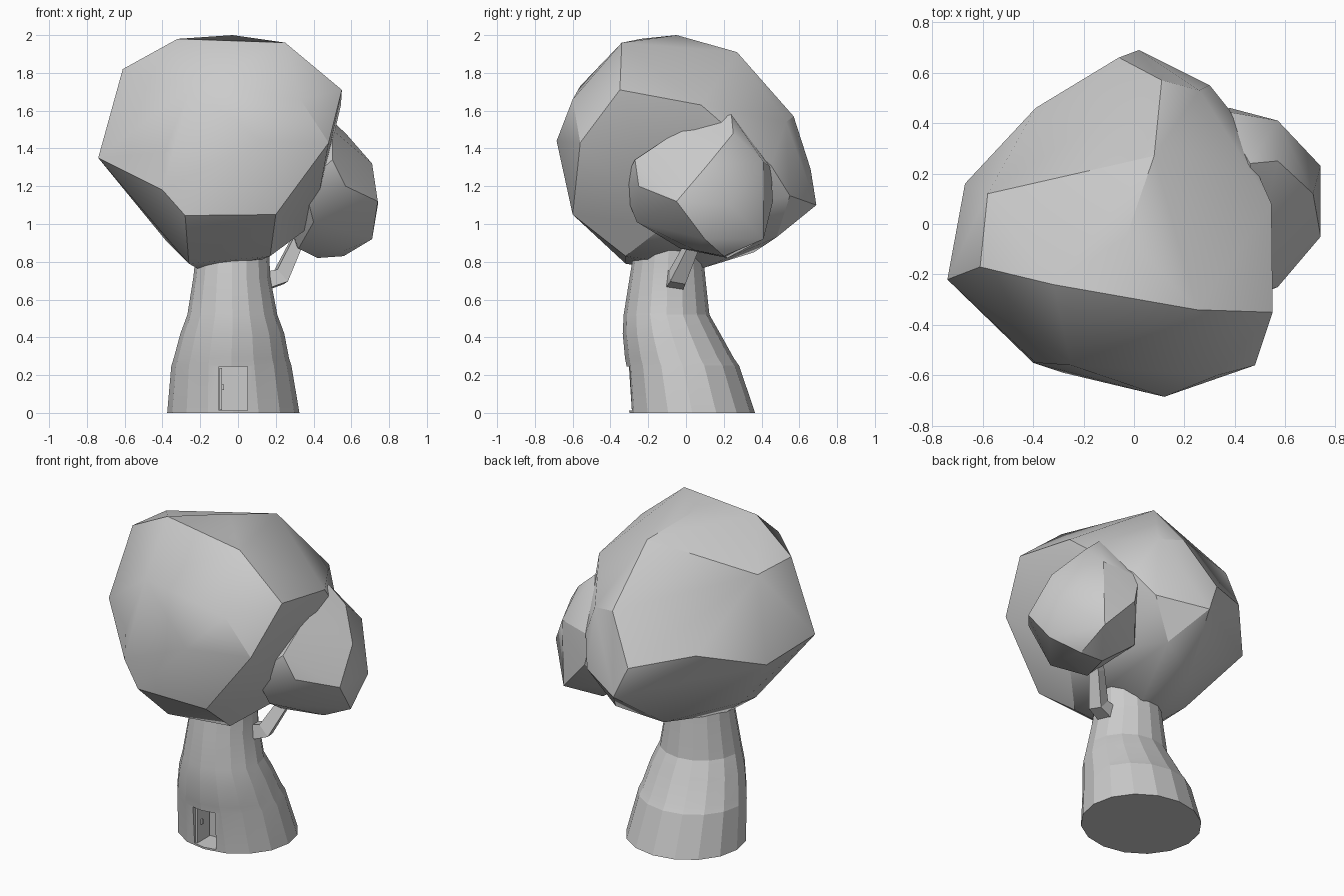
import bpy, bmesh, math
from mathutils import Vector

if "Cube" in bpy.data.objects:
    bpy.data.objects.remove(bpy.data.objects["Cube"])


def finish(name, bm, angle=None):
    bmesh.ops.recalc_face_normals(bm, faces=bm.faces)
    me = bpy.data.meshes.new(name)
    bm.to_mesh(me)
    bm.free()
    ob = bpy.data.objects.new(name, me)
    bpy.context.collection.objects.link(ob)
    if angle:
        bpy.ops.object.select_all(action='DESELECT')
        ob.select_set(True)
        bpy.context.view_layer.objects.active = ob
        bpy.ops.object.shade_smooth_by_angle(angle=math.radians(angle))
    return ob


def loft(name, rings, angle=None):
    bm = bmesh.new()
    loops = [[bm.verts.new(p) for p in r] for r in rings]
    n = len(loops[0])
    for a, b in zip(loops, loops[1:]):
        for i in range(n):
            j = (i + 1) % n
            bm.faces.new((a[i], a[j], b[j], b[i]))
    bm.faces.new(loops[0])
    bm.faces.new(loops[-1])
    return finish(name, bm, angle)


def boulder(name, points):
    bm = bmesh.new()
    for p in points:
        bm.verts.new(p)
    res = bmesh.ops.convex_hull(bm, input=bm.verts)
    inner = [v for v in res['geom_interior'] if isinstance(v, bmesh.types.BMVert)]
    bmesh.ops.delete(bm, geom=inner, context='VERTS')
    bmesh.ops.dissolve_limit(bm, angle_limit=math.radians(6), verts=bm.verts, edges=bm.edges)
    return finish(name, bm, 30)


def box(name, lo, hi):
    bm = bmesh.new()
    bmesh.ops.create_cube(bm, size=1)
    for v in bm.verts:
        v.co = Vector([(l + h) / 2 + c * (h - l) for c, l, h in zip(v.co, lo, hi)])
    return finish(name, bm)


# Trunk: leaning stack of 16-sided rings (z, cx, cy, rx, ry)
profile = [(0, -.025, .033, .35, .333), (.25, -.035, -.017, .318, .298),
           (.29, -.035, -.035, .305, .288), (.42, -.03, -.077, .275, .258),
           (.52, -.03, -.103, .238, .227), (.72, -.033, -.098, .203, .2),
           (.81, -.03, -.095, .197, .188), (1.0, -.02, -.08, .18, .17)]
angles = [2 * math.pi * i / 16 for i in range(16)]
trunk = loft("trunk", [[(cx + rx * math.cos(a), cy + ry * math.sin(a), z) for a in angles]
                       for z, cx, cy, rx, ry in profile], 12)

# Doorway recess
cutter = box("doorway_cutter", (-.1, -.5, .012), (.05, -.15, .245))
cutter.hide_render = True
cutter.hide_viewport = True
cut = trunk.modifiers.new("doorway", 'BOOLEAN')
cut.operation = 'DIFFERENCE'
cut.solver = 'EXACT'
cut.object = cutter

# Door standing open against the left side of the recess, with handle
box("door", (-.098, -.28, .014), (-.085, -.16, .238))
box("door_handle", (-.088, -.25, .12), (-.075, -.235, .15))

# Branch: square limb bending up into the small crown
path = [Vector(p) for p in ((.08, -.07, .68), (.225, -.045, .72), (.3, .03, .88), (.4, .08, 1.05))]
rings = []
for i, p in enumerate(path):
    d = (path[min(i + 1, 3)] - path[max(i - 1, 0)]).normalized()
    side = d.cross(Vector((.3, -1, .2))).normalized()
    up = d.cross(side)
    r = (.05, .042, .032, .03)[i]
    rings.append([p + side * a * r + up * b * r for a, b in ((1, 1), (-1, 1), (-1, -1), (1, -1))])
loft("branch", rings)

# Large faceted crown
boulder("large_crown", [
    (-.74, -.22, 1.35), (-.61, -.17, 1.82), (-.32, -.24, 1.98), (-.03, -.05, 2.0),
    (.25, -.34, 1.96), (.55, -.35, 1.71), (.48, -.56, 1.43), (.33, -.6, 1.66),
    (.12, -.685, 1.44), (.2, -.6, 1.05), (-.28, -.59, 1.045), (-.39, -.55, 1.38),
    (-.25, -.56, 1.73), (-.4, -.55, 1.18), (-.26, -.32, .79), (-.19, -.1, .75),
    (-.38, 0, .91), (.17, -.32, .83), (.02, .1, .77), (.545, .08, 1.63), (.4, -.1, 1.0),
    (.08, .27, 1.91), (.11, .57, 1.57), (.26, .53, 1.54), (.02, .69, 1.1),
    (-.06, .66, 1.29), (.3, .55, 1.15), (.38, .45, 1.31), (-.39, .46, 1.38),
    (-.67, .16, 1.285), (-.58, .12, 1.81), (.15, .48, .93), (-.1, .36, .85)])

# Small faceted crown
boulder("small_crown", [
    (.57, .25, 1.48), (.46, .24, 1.58), (.71, .12, 1.32), (.74, .23, 1.1),
    (.74, -.05, 1.12), (.71, .1, .92), (.57, -.25, 1.2), (.57, .41, 1.33),
    (.56, .41, .92), (.38, .46, 1.12), (.42, .22, .82), (.56, .2, .83),
    (.32, -.03, .87), (.56, .05, .86), (.35, -.34, 1.21), (.4, -.26, 1.01),
    (.5, -.27, 1.34), (.5, -.03, 1.5), (.25, .3, .95), (.2, 0, 1.2), (.34, .45, 1.3)])
